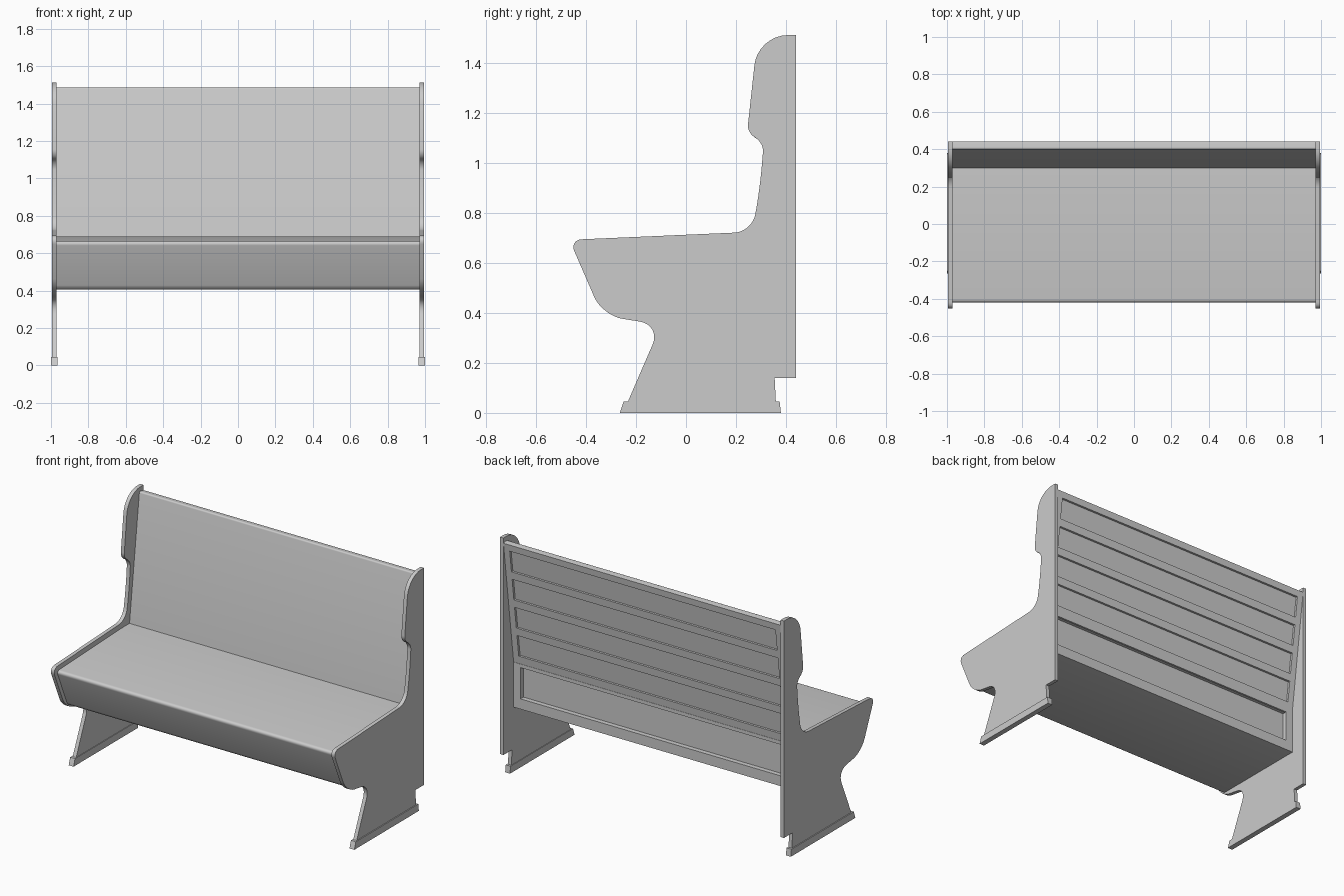
import bpy, bmesh
from mathutils import Vector

if "Cube" in bpy.data.objects:
    bpy.data.objects.remove(bpy.data.objects["Cube"])


def rounded(corners, steps=8):
    """Closed (y, z) outline from corners (y, z, trim), trim being the rounding length."""
    out = []
    n = len(corners)
    for i, (y, z, t) in enumerate(corners):
        p = Vector((y, z))
        if t == 0:
            out.append(p)
            continue
        a = p + (Vector(corners[i - 1][:2]) - p).normalized() * t
        b = p + (Vector(corners[(i + 1) % n][:2]) - p).normalized() * t
        h1, h2 = a.lerp(p, 0.55), b.lerp(p, 0.55)
        for k in range(steps + 1):
            u = k / steps
            v = 1 - u
            out.append(a * v**3 + h1 * 3 * v * v * u + h2 * 3 * v * u * u + b * u**3)
    return out


def prism(name, outlines, x0, x1, mirror=False, smooth=True):
    """Extrude (y, z) outlines along x into one object."""
    bm = bmesh.new()
    for outline in outlines:
        face = bm.faces.new([bm.verts.new((x0, p[0], p[1])) for p in outline])
        ext = bmesh.ops.extrude_face_region(bm, geom=[face])
        verts = [g for g in ext["geom"] if isinstance(g, bmesh.types.BMVert)]
        bmesh.ops.translate(bm, vec=(x1 - x0, 0, 0), verts=verts)
    bmesh.ops.recalc_face_normals(bm, faces=bm.faces)
    mesh = bpy.data.meshes.new(name)
    bm.to_mesh(mesh)
    bm.free()
    ob = bpy.data.objects.new(name, mesh)
    bpy.context.collection.objects.link(ob)
    if mirror:
        ob.modifiers.new("mirror", 'MIRROR')
    if smooth:
        activate(ob)
        bpy.ops.object.shade_smooth_by_angle()
    return ob


def activate(ob):
    bpy.ops.object.select_all(action='DESELECT')
    ob.select_set(True)
    bpy.context.view_layer.objects.active = ob


def carve(ob, outlines, half):
    """Cut recesses of the given outlines out of an object."""
    cutter = prism("cutter", outlines, -half, half, smooth=False)
    cutter.hide_render = True
    mod = ob.modifiers.new("recess", 'BOOLEAN')
    mod.operation = 'DIFFERENCE'
    mod.solver = 'EXACT'
    mod.object = cutter
    activate(ob)
    bpy.ops.object.modifier_apply(modifier=mod.name)
    bpy.data.objects.remove(cutter)


# Shaped end panels
panel = rounded([
    (0.44, 1.513, 0), (0.287, 1.513, 0.12), (0.244, 1.115, 0.04),
    (0.312, 1.09, 0.045), (0.296, 0.90, 0.08), (0.265, 0.725, 0.07),
    (-0.467, 0.693, 0.05), (-0.335, 0.39, 0.08), (-0.10, 0.352, 0.085),
    (-0.235, 0.04, 0), (0.36, 0.04, 0), (0.355, 0.14, 0), (0.44, 0.14, 0)])
prism("end_panel", [panel], 0.97, 0.994, mirror=True)

# Foot boards under the end panels
foot = [(-0.265, 0), (0.38, 0), (0.375, 0.045), (-0.25, 0.045)]
prism("foot", [foot], 0.966, 1.0, mirror=True)

# Seat box: sloping seat, rounded nose, slanted apron, closed underside
seat = rounded([
    (0.34, 0.69, 0), (0.22, 0.69, 0), (-0.427, 0.664, 0.025),
    (-0.32, 0.415, 0.015), (-0.30, 0.405, 0), (0.34, 0.405, 0)], 6)
seat_box = prism("seat_box", [seat], -0.971, 0.971)
carve(seat_box, [[(0.31, 0.47), (0.36, 0.47), (0.36, 0.668), (0.31, 0.668)]], 0.92)

# Tilted backrest with four recessed panels on the rear
back = rounded([
    (0.30, 0.685, 0), (0.335, 0.665, 0), (0.44, 1.48, 0), (0.40, 1.487, 0.01)], 4)
backrest = prism("backrest", [back], -0.9705, 0.9705)


def rear_y(z):
    return 0.335 + (z - 0.665) * 0.105 / 0.815


slots = []
for i in range(4):
    lo = 0.74 + i * 0.187
    hi = lo + 0.137
    slots.append([(rear_y(lo) - 0.014, lo), (rear_y(lo) + 0.03, lo),
                  (rear_y(hi) + 0.03, hi), (rear_y(hi) - 0.014, hi)])
carve(backrest, slots, 0.93)
